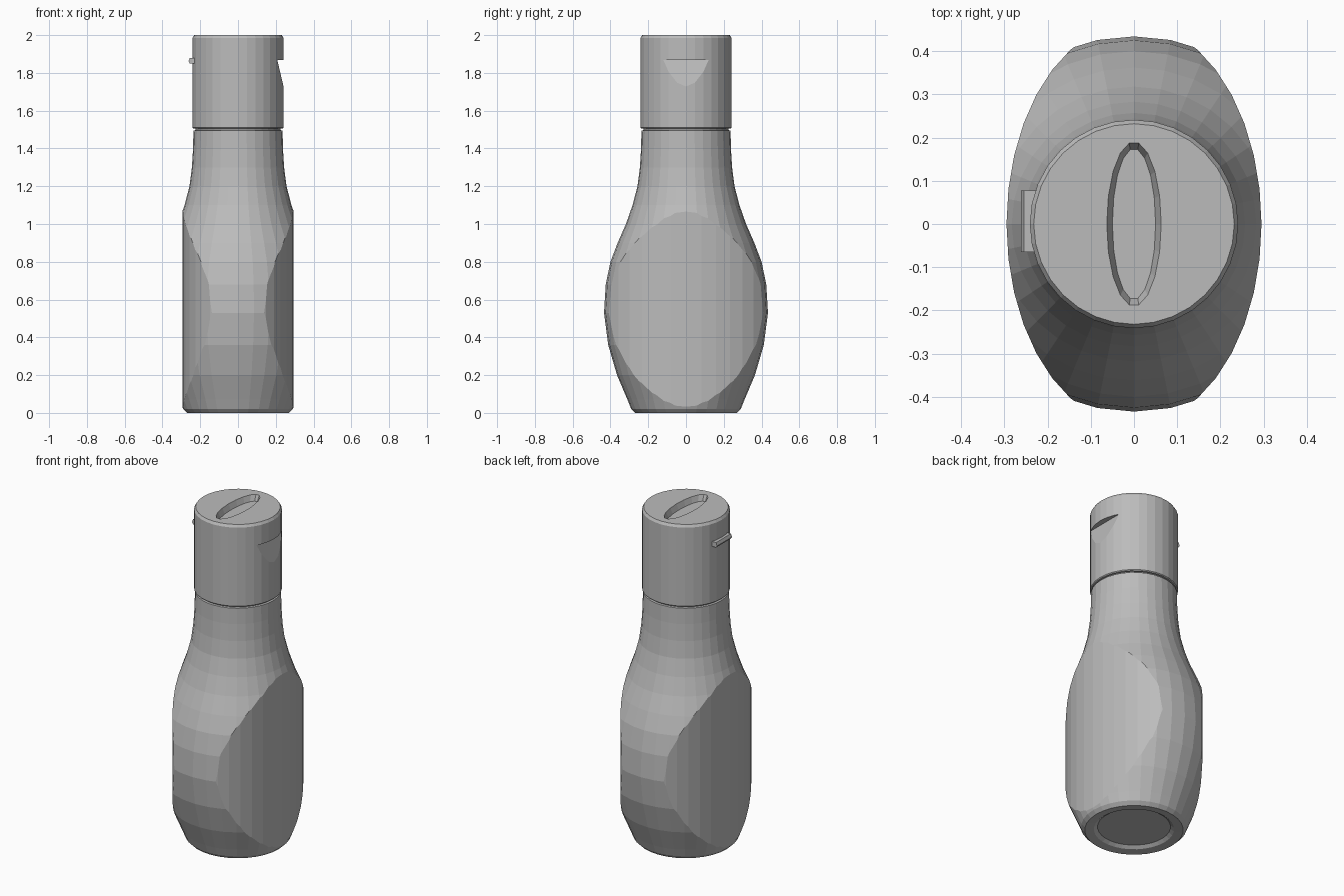
import bpy, bmesh, math

cube = bpy.data.objects.get("Cube")
if cube:
    bpy.data.objects.remove(cube, do_unlink=True)

grey = bpy.data.materials.new("plain_grey")
grey.use_nodes = True
colour = (0.5, 0.5, 0.5, 1)
grey.diffuse_color = colour
grey.node_tree.nodes["Principled BSDF"].inputs["Base Color"].default_value = colour


def finish(name, bm):
    bmesh.ops.recalc_face_normals(bm, faces=bm.faces)
    mesh = bpy.data.meshes.new(name)
    bm.to_mesh(mesh)
    bm.free()
    mesh.materials.append(grey)
    obj = bpy.data.objects.new(name, mesh)
    bpy.context.collection.objects.link(obj)
    return obj


def loft(name, rings, sides):
    """Closed solid through elliptical rings given as (radius x, radius y, z)."""
    bm = bmesh.new()
    loops = []
    for rx, ry, z in rings:
        angles = [math.tau * i / sides for i in range(sides)]
        loops.append([bm.verts.new((rx * math.cos(a), ry * math.sin(a), z)) for a in angles])
    for low, high in zip(loops, loops[1:]):
        for i in range(sides):
            j = (i + 1) % sides
            bm.faces.new((low[i], low[j], high[j], high[i]))
    bm.faces.new(loops[0])
    bm.faces.new(loops[-1])
    return finish(name, bm)


def lathe(name, profile, sides):
    return loft(name, [(r, r, z) for r, z in profile], sides)


def prism(name, outline, y0, y1):
    """Extrude an x-z outline along y."""
    bm = bmesh.new()
    face = bm.faces.new([bm.verts.new((x, y0, z)) for x, z in outline])
    new = bmesh.ops.extrude_face_region(bm, geom=[face])["geom"]
    verts = [v for v in new if isinstance(v, bmesh.types.BMVert)]
    bmesh.ops.translate(bm, verts=verts, vec=(0, y1 - y0, 0))
    return finish(name, bm)


def boolean(target, tool, operation):
    tool.hide_render = True
    mod = target.modifiers.new("cut", "BOOLEAN")
    mod.operation = operation
    mod.solver = "EXACT"
    mod.object = tool
    bpy.context.view_layer.objects.active = target
    bpy.ops.object.modifier_apply(modifier=mod.name)
    bpy.data.objects.remove(tool, do_unlink=True)


# Bottle body: round profile with a shallow recess in the base
body = lathe("bottle_body", [
    (0.20, 0.02), (0.22, 0.005), (0.27, 0), (0.29, 0.02), (0.31, 0.07),
    (0.365, 0.2), (0.412, 0.36), (0.434, 0.53), (0.425, 0.68), (0.40, 0.8),
    (0.362, 0.9), (0.318, 1.0), (0.283, 1.1), (0.257, 1.2), (0.244, 1.3),
    (0.238, 1.4), (0.236, 1.495), (0.225, 1.497), (0.225, 1.52)], 32)

# Trim the two broad sides to gently curved upright panels
panels = loft("side_panel_trim", [(0.295, 0.465, -0.1), (0.295, 0.465, 1.7)], 36)
boolean(body, panels, "INTERSECT")

# Cap with a softened top edge
cap = lathe("bottle_cap", [(0.236, 1.505), (0.241, 1.51), (0.241, 1.985), (0.232, 2.0)], 32)

# Oval recess in the top of the cap
slot = loft("slot_cutter", [(0.05, 0.175, 1.965), (0.063, 0.19, 2.0), (0.067, 0.194, 2.01)], 18)
boolean(cap, slot, "DIFFERENCE")

# Thumb notch under the lip of the cap
notch = prism("notch_cutter", [(0.208, 1.868), (0.30, 1.868), (0.30, 1.5), (0.243, 1.72)], -0.13, 0.18)
boolean(cap, notch, "DIFFERENCE")

# Hinge bar on the opposite side
prism("cap_hinge", [(-0.22, 1.85), (-0.255, 1.85), (-0.262, 1.862),
                    (-0.255, 1.88), (-0.22, 1.88)], -0.065, 0.077)
